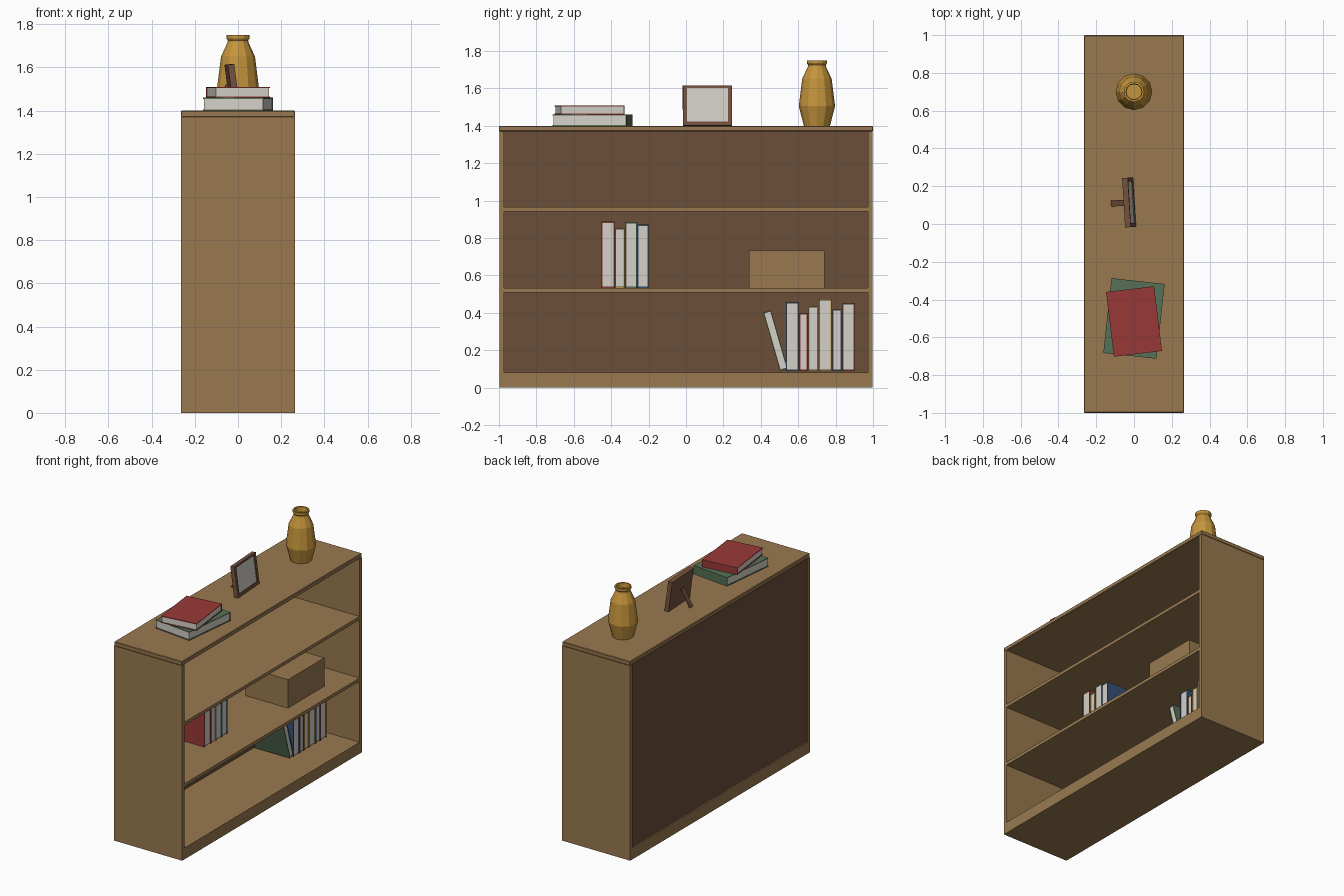
import bpy, bmesh, math
from mathutils import Matrix, Vector

cube = bpy.data.objects.get("Cube")
if cube:
    bpy.data.objects.remove(cube, do_unlink=True)


def material(name, rgb):
    lin = [((c / 255 + 0.055) / 1.055) ** 2.4 for c in rgb]
    m = bpy.data.materials.new(name)
    m.use_nodes = True
    m.diffuse_color = (*lin, 1)
    bsdf = next(n for n in m.node_tree.nodes if n.type == "BSDF_PRINCIPLED")
    bsdf.inputs["Base Color"].default_value = (*lin, 1)
    return m


WOOD = material("oak wood", (153, 121, 79))
BACK = material("dark brown panel", (107, 78, 56))
FRAME = material("walnut", (118, 82, 63))
PAPER = material("paper", (212, 209, 200))
RED = material("red cover", (152, 57, 55))
GREEN = material("green cover", (87, 113, 86))
BLUE = material("blue cover", (52, 82, 118))
MUSTARD = material("mustard", (196, 148, 60))


def add_box(bm, lo, hi, index=0):
    """Add an axis-aligned box between two corners."""
    lo, hi = Vector(lo), Vector(hi)
    mat = Matrix.Translation((lo + hi) / 2) @ Matrix.Diagonal((*(hi - lo), 1))
    verts = bmesh.ops.create_cube(bm, size=1, matrix=mat)["verts"]
    for f in {f for v in verts for f in v.link_faces}:
        f.material_index = index


def finish(name, bm, mats, matrix=Matrix()):
    mesh = bpy.data.meshes.new(name)
    bm.to_mesh(mesh)
    bm.free()
    for m in mats:
        mesh.materials.append(m)
    ob = bpy.data.objects.new(name, mesh)
    ob.matrix_world = matrix
    bpy.context.collection.objects.link(ob)
    return ob


def box(name, lo, hi, mat, matrix=Matrix()):
    bm = bmesh.new()
    add_box(bm, lo, hi)
    return finish(name, bm, [mat], matrix)


def book(name, cover, depth, thick, height, matrix):
    """Spine on local -x, pages open to +x, standing on its lower edge."""
    bm = bmesh.new()
    x, y, c, inset = depth / 2, thick / 2, 0.005, 0.004
    add_box(bm, (-x, -y, 0), (-x + c, y, height))
    for s in (-1, 1):
        a, b = sorted((s * y, s * (y - c)))
        add_box(bm, (-x + c, a, 0), (x, b, height))
    add_box(bm, (-x + c, c - y, inset), (x - inset, y - c, height - inset), 1)
    return finish(name, bm, [cover, PAPER], matrix)


# Cabinet
W, SIDE = 0.265, 0.973
for s, label in ((-1, "front"), (1, "rear")):
    a, b = sorted((s * SIDE, s * 0.998))
    box(label + "_side_panel", (-W, a, 0), (W, b, 1.37), WOOD)
box("base", (-W, -SIDE, 0), (W, SIDE, 0.08), WOOD)
box("lower_shelf", (-0.24, -SIDE, 0.509), (W, SIDE, 0.532), WOOD)
box("upper_shelf", (-0.24, -SIDE, 0.942), (W, SIDE, 0.965), WOOD)
box("back_panel", (-0.255, -SIDE, 0.08), (-0.24, SIDE, 1.37), BACK)
top = box("top_board", (-W, -1, 1.37), (W, 1, 1.4), WOOD)
bevel = top.modifiers.new("soft_edge", "BEVEL")
bevel.width, bevel.segments = 0.004, 1

# Storage box on the lower shelf
box("storage_box", (-0.177, 0.337, 0.533), (0.153, 0.741, 0.733), WOOD)

# Standing books: cover, y start, y end, top height
rows = (
    ("middle_book", 0.534, ((RED, -0.452, -0.382, 0.888), (MUSTARD, -0.378, -0.329, 0.852),
                            (GREEN, -0.324, -0.262, 0.885), (BLUE, -0.259, -0.2, 0.872))),
    ("bottom_book", 0.09, ((BLUE, 0.534, 0.602, 0.457), (RED, 0.607, 0.65, 0.398),
                           (MUSTARD, 0.655, 0.706, 0.435), (MUSTARD, 0.711, 0.778, 0.473),
                           (BLUE, 0.783, 0.832, 0.418), (RED, 0.837, 0.901, 0.452))),
)
for label, z, books in rows:
    for i, (cover, y0, y1, z1) in enumerate(books):
        book(f"{label}_{i + 1}", cover, 0.275, y1 - y0, z1 - z,
             Matrix.Translation((-0.08, (y0 + y1) / 2, z)))
book("leaning_book", GREEN, 0.275, 0.042, 0.325,
     Matrix.Translation((-0.085, 0.523, 0.096)) @ Matrix.Rotation(math.radians(16), 4, "X"))

# Stacked books on the top, spines toward the rear
lay = Matrix(((0, 0, -1, 0), (-1, 0, 0, 0), (0, 1, 0, 0), (0, 0, 0, 1)))
for name, cover, depth, thick, length, y, z, turn in (
        ("stacked_book_lower", GREEN, 0.398, 0.06, 0.283, -0.5, 1.43, -6.3),
        ("stacked_book_upper", RED, 0.345, 0.049, 0.256, -0.516, 1.485, 6.9)):
    place = Matrix.Translation((0, y, z)) @ Matrix.Rotation(math.radians(turn), 4, "Z")
    book(name, cover, depth, thick, length, place @ lay @ Matrix.Translation((0, 0, -length / 2)))

# Picture frame, leaning back on a strut
stand = Matrix.Translation((-0.012, 0.115, 1.4)) @ Matrix.Rotation(math.radians(3.5), 4, "Z")
lean = stand @ Matrix.Rotation(math.radians(-7.5), 4, "Y")
bm = bmesh.new()
half, tall, rim = 0.131, 0.216, 0.021
add_box(bm, (-0.015, -half, 0), (0.005, half, tall))
for s in (-1, 1):
    a, b = sorted((s * half, s * (half - rim)))
    add_box(bm, (0.005, a, 0), (0.015, b, tall))
add_box(bm, (0.005, rim - half, 0), (0.015, half - rim, rim))
add_box(bm, (0.005, rim - half, tall - 0.014), (0.015, half - rim, tall))
finish("picture_frame", bm, [FRAME], lean)
box("picture", (0.005, rim - half, rim), (0.009, half - rim, tall - 0.014), PAPER, lean)
strut = stand @ Matrix.Translation((-0.105, 0, 0.004)) @ Matrix.Rotation(math.radians(30), 4, "Y")
box("frame_strut", (-0.005, -0.016, 0), (0.005, 0.016, 0.135), FRAME, strut)

# Vase: faceted lathe with a hollow mouth
profile = ((0, 0), (0.07, 0), (0.097, 0.105), (0.079, 0.25), (0.049, 0.315), (0.047, 0.325),
           (0.054, 0.335), (0.054, 0.35), (0.043, 0.35), (0.04, 0.32), (0.068, 0.25),
           (0.085, 0.105), (0.06, 0.015), (0, 0.015))
bm = bmesh.new()
verts = [bm.verts.new((r, 0, z)) for r, z in profile]
edges = [bm.edges.new(pair) for pair in zip(verts, verts[1:])]
bmesh.ops.spin(bm, geom=verts + edges, cent=(0, 0, 0), axis=(0, 0, 1),
               angle=math.tau, steps=12, use_merge=True)
bmesh.ops.remove_doubles(bm, verts=bm.verts, dist=0.0005)
bmesh.ops.recalc_face_normals(bm, faces=bm.faces)
finish("vase", bm, [MUSTARD], Matrix.Translation((0, 0.7, 1.4)))
